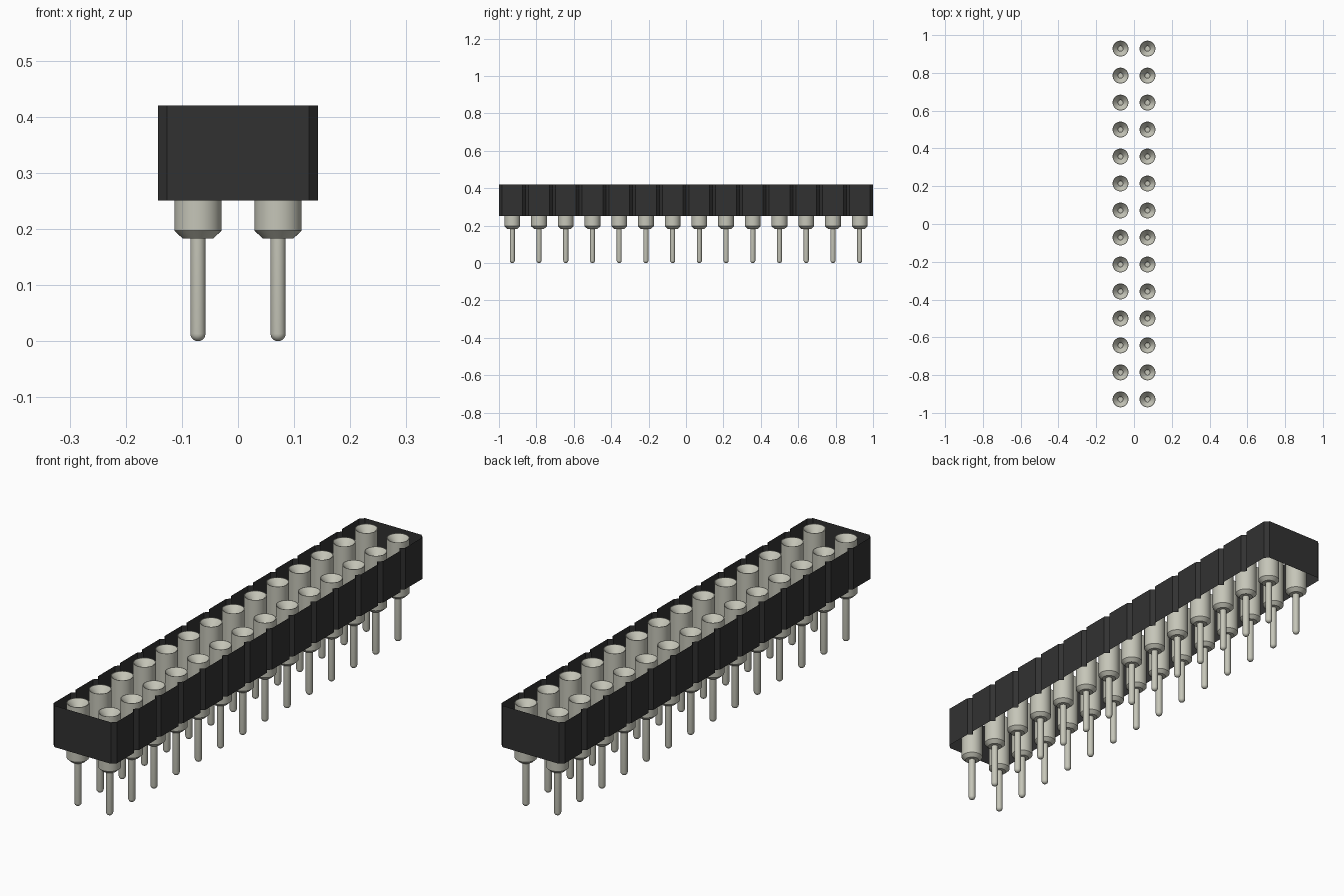
import bpy, bmesh, math

cube = bpy.data.objects.get("Cube")
if cube:
    bpy.data.objects.remove(cube, do_unlink=True)

ROWS = 14
PITCH = 2 / ROWS
CHAMFER = 0.016
BASE, TOP = 0.251, 0.42
SIDES = 32


def material(name, rgb):
    m = bpy.data.materials.new(name)
    m.use_nodes = True
    m.diffuse_color = (*rgb, 1)
    m.node_tree.nodes["Principled BSDF"].inputs["Base Color"].default_value = (*rgb, 1)
    return m


def add_object(name, mesh):
    ob = bpy.data.objects.new(name, mesh)
    bpy.context.collection.objects.link(ob)
    return ob


black = material("black plastic", (0.031, 0.031, 0.031))
metal = material("tin metal", (0.56, 0.56, 0.48))

# Housing: open sleeve whose long sides are notched between the rows
side = []
for i in range(ROWS):
    y = -1 + i * PITCH
    side += [(PITCH - CHAMFER, y), (PITCH, y + CHAMFER), (PITCH, y + PITCH - CHAMFER)]
side.append((PITCH - CHAMFER, 1))
outline = side + [(-x, -y) for x, y in side]

bm = bmesh.new()
low = [bm.verts.new((x, y, BASE)) for x, y in outline]
high = [bm.verts.new((x, y, TOP)) for x, y in outline]
for i in range(len(outline)):
    j = (i + 1) % len(outline)
    bm.faces.new((low[i], low[j], high[j], high[i]))
mesh = bpy.data.meshes.new("housing")
bm.to_mesh(mesh)
bm.free()
mesh.materials.append(black)
add_object("housing", mesh)

# Contact: turned profile with rounded tip, barrel, funnel mouth and bore
R_PIN, R_BARREL = 0.0135, 0.042
tip = [(R_PIN * math.sin(a), R_PIN * (1 - math.cos(a)))
       for a in (math.pi / 2 * k / 5 for k in range(1, 6))]
profile = tip + [(R_PIN, 0.183), (0.027, 0.183), (R_BARREL, 0.197),
                 (R_BARREL, TOP), (0.040, TOP), (R_PIN, 0.39), (R_PIN, 0.36)]

bm = bmesh.new()
rings = []
for r, z in profile:
    angles = [2 * math.pi * k / SIDES for k in range(SIDES)]
    rings.append([bm.verts.new((r * math.cos(a), r * math.sin(a), z)) for a in angles])
for a, b in zip(rings, rings[1:]):
    for k in range(SIDES):
        n = (k + 1) % SIDES
        bm.faces.new((a[k], a[n], b[n], b[k]))
bm.faces.new(rings[0][::-1])
bm.faces.new(rings[-1])
contact = bpy.data.meshes.new("contact")
bm.to_mesh(contact)
bm.free()
contact.materials.append(metal)

# Two rows of contacts share one mesh
for label, x in (("right", -PITCH / 2), ("left", PITCH / 2)):
    for i in range(ROWS):
        ob = add_object(f"{label}_contact_{i + 1}", contact)
        ob.location = (x, -1 + (i + 0.5) * PITCH, 0)

# Smooth the turned surfaces, keeping sharp edges
bpy.ops.object.select_all(action='DESELECT')
ob.select_set(True)
bpy.context.view_layer.objects.active = ob
bpy.ops.object.shade_smooth_by_angle(angle=math.radians(30))
